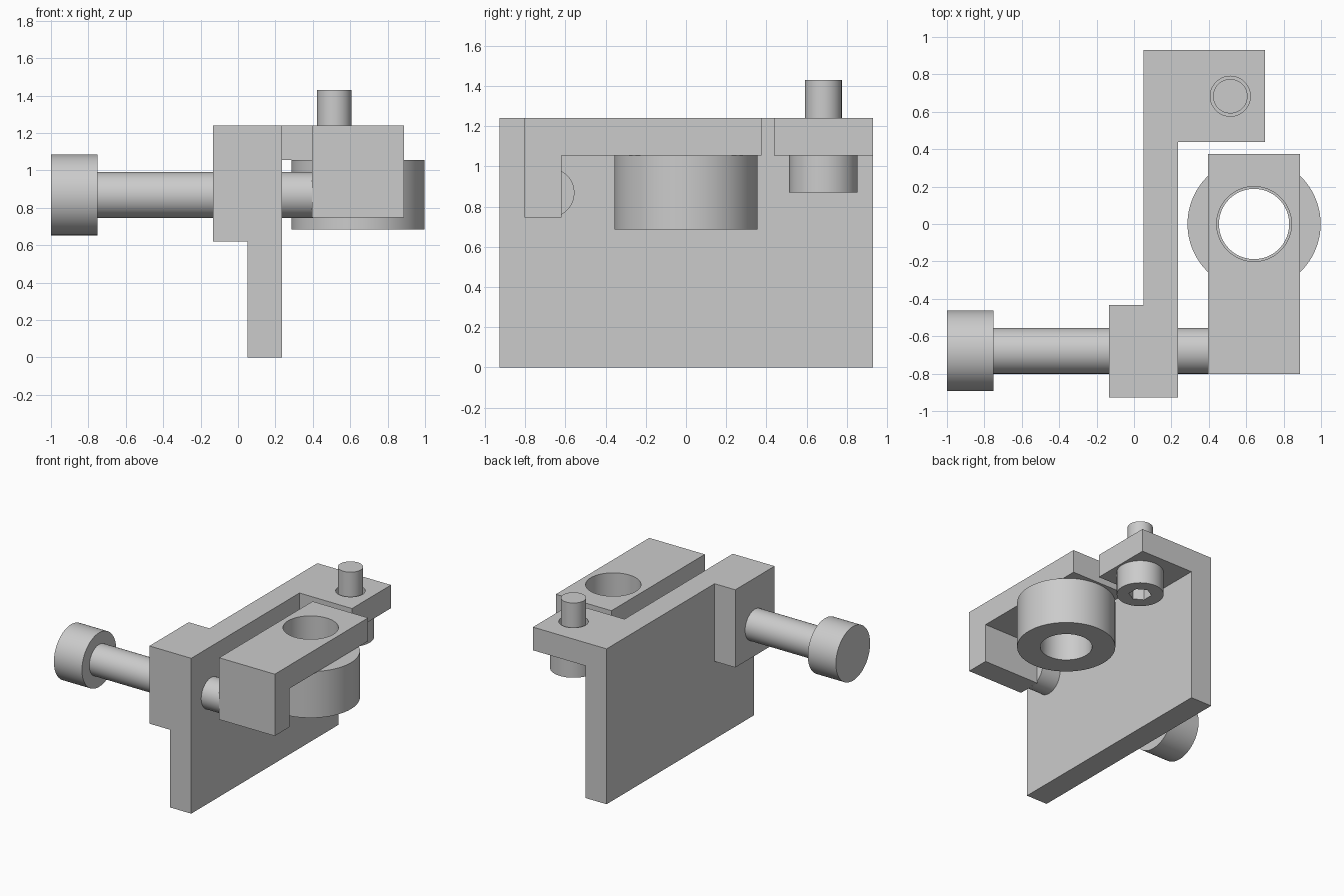
import bpy
import math
from mathutils import Vector

cube = bpy.data.objects.get("Cube")
if cube:
    bpy.data.objects.remove(cube, do_unlink=True)

grey = bpy.data.materials.new("plain grey")
grey.use_nodes = True
grey.diffuse_color = (0.6, 0.6, 0.6, 1)
grey.node_tree.nodes["Principled BSDF"].inputs["Base Color"].default_value = (0.6, 0.6, 0.6, 1)


def finish(obj, name):
    obj.name = name
    obj.data.name = name
    obj.data.materials.clear()
    obj.data.materials.append(grey)
    return obj


def box(name, low, high):
    low, high = Vector(low), Vector(high)
    bpy.ops.mesh.primitive_cube_add(size=1, location=(low + high) / 2)
    obj = bpy.context.object
    obj.scale = high - low
    bpy.ops.object.transform_apply(location=True, rotation=False, scale=True)
    return finish(obj, name)


def rod(name, radius, start, end, sides=64):
    start, end = Vector(start), Vector(end)
    axis = end - start
    bpy.ops.mesh.primitive_cylinder_add(vertices=sides, radius=radius, depth=axis.length,
                                        location=(start + end) / 2)
    obj = bpy.context.object
    obj.rotation_euler = axis.to_track_quat('Z', 'Y').to_euler()
    bpy.ops.object.transform_apply(location=True, rotation=True, scale=True)
    return finish(obj, name)


def combine(target, tool, operation):
    """Apply a boolean and throw the tool away."""
    tool.hide_render = True
    bpy.ops.object.select_all(action='DESELECT')
    bpy.context.view_layer.objects.active = target
    target.select_set(True)
    mod = target.modifiers.new(operation.lower(), 'BOOLEAN')
    mod.operation = operation
    mod.solver = 'EXACT'
    mod.object = tool
    bpy.ops.object.modifier_apply(modifier=mod.name)
    bpy.data.objects.remove(tool, do_unlink=True)


def smooth(obj):
    bpy.ops.object.select_all(action='DESELECT')
    bpy.context.view_layer.objects.active = obj
    obj.select_set(True)
    bpy.ops.object.shade_smooth_by_angle(angle=math.radians(30))


TOP, UNDER = 1.24, 1.055
PIN_X, PIN_Y = 0.515, 0.683
SCREW_Y, SCREW_Z = -0.678, 0.869
WHEEL_X = 0.642

# Bracket: upright plate, screw boss and rear ear with a clearance hole
bracket = box("bracket", (0.05, -0.927, 0), (0.236, 0.93, TOP))
combine(bracket, box("boss", (-0.133, -0.927, 0.62), (0.236, -0.432, TOP)), 'UNION')
combine(bracket, box("ear", (0.05, 0.438, UNDER), (0.7, 0.93, TOP)), 'UNION')
combine(bracket, rod("ear_hole", 0.107, (PIN_X, PIN_Y, 0.9), (PIN_X, PIN_Y, 1.4)), 'DIFFERENCE')

# Arm: flat bar with a downturned front end and a bore over the bushing
arm = box("arm", (0.396, -0.803, UNDER), (0.887, 0.375, TOP))
combine(arm, box("arm_end", (0.396, -0.803, 0.747), (0.887, -0.619, TOP)), 'UNION')
combine(arm, rod("arm_bore", 0.2, (WHEEL_X, 0, 0.95), (WHEEL_X, 0, 1.4)), 'DIFFERENCE')

# Bushing under the arm
bushing = rod("bushing", 0.356, (WHEEL_X, 0, 0.685), (WHEEL_X, 0, UNDER), 96)
combine(bushing, rod("bushing_bore", 0.188, (WHEEL_X, 0, 0.5), (WHEEL_X, 0, 1.3)), 'DIFFERENCE')

# Adjusting screw through the boss
screw = rod("adjusting_screw_shank", 0.123, (-0.8, SCREW_Y, SCREW_Z), (0.4, SCREW_Y, SCREW_Z))
head = rod("adjusting_screw_head", 0.216, (-1, SCREW_Y, SCREW_Z), (-0.752, SCREW_Y, SCREW_Z))

# Socket screw pointing up through the ear
pin = rod("socket_screw_shank", 0.092, (PIN_X, PIN_Y, 1.03), (PIN_X, PIN_Y, 1.43))
pin_head = rod("socket_screw_head", 0.17, (PIN_X, PIN_Y, 0.87), (PIN_X, PIN_Y, UNDER))
combine(pin_head, rod("hex_socket", 0.083, (PIN_X, PIN_Y, 0.8), (PIN_X, PIN_Y, 0.97), 6), 'DIFFERENCE')

for part in (bracket, arm, bushing, screw, head, pin, pin_head):
    smooth(part)
